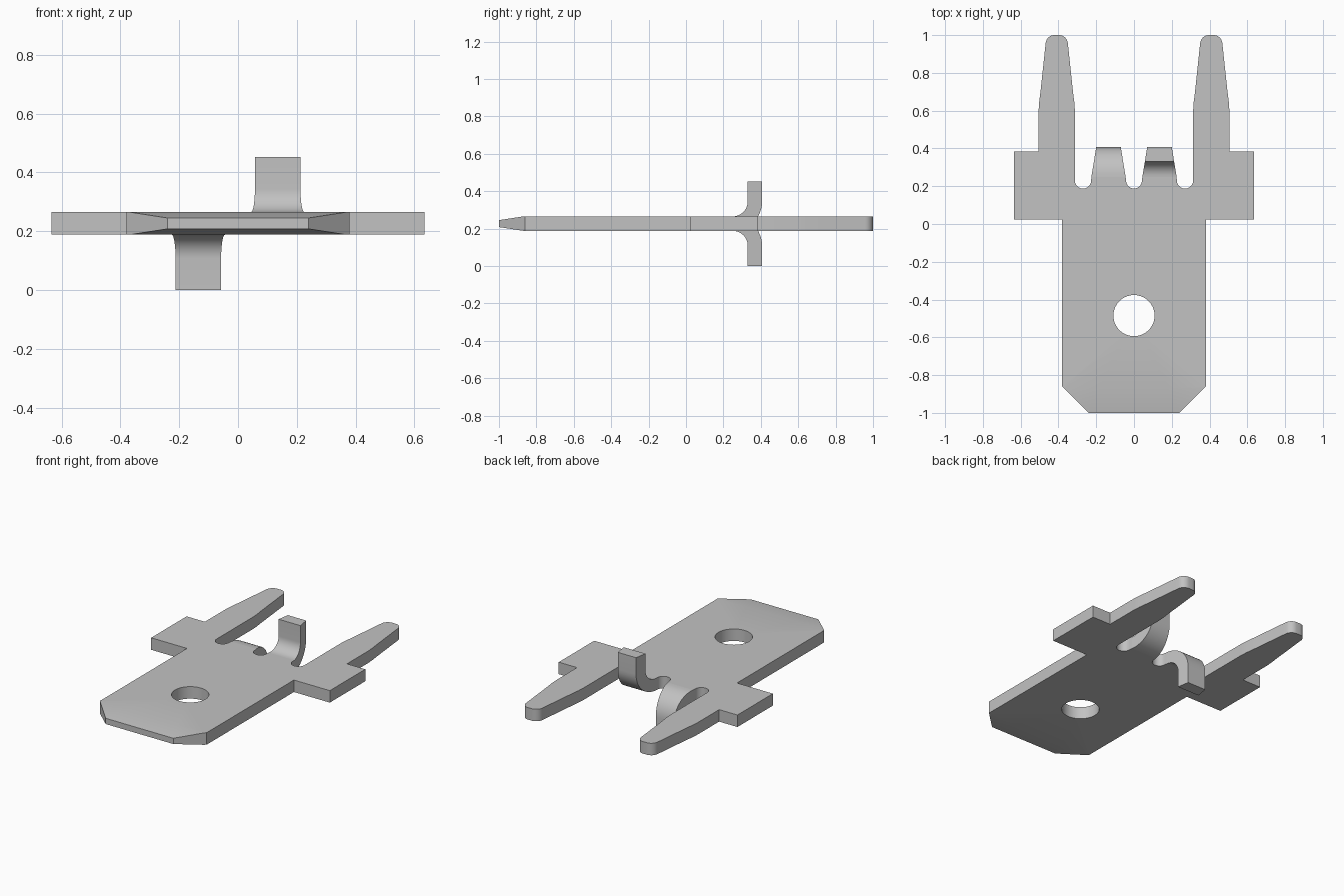
import bpy, bmesh, math
from mathutils import Vector

cube = bpy.data.objects.get("Cube")
if cube:
    bpy.data.objects.remove(cube, do_unlink=True)

ZC, HALF = 0.2265, 0.0385        # sheet mid height and half thickness
Y_BEND = 0.25                    # where the small tabs start to bend
Y_TAPER = -0.87                  # where the front edge starts to thin

metal = bpy.data.materials.new("Grey metal")
metal.use_nodes = True
colour = (0.54, 0.54, 0.54, 1)
metal.diffuse_color = colour
bsdf = next(n for n in metal.node_tree.nodes if n.type == 'BSDF_PRINCIPLED')
bsdf.inputs["Base Color"].default_value = colour


def arc(cx, cy, r, a0, a1, n):
    """Points on an arc, angles in degrees."""
    angles = [math.radians(a0 + (a1 - a0) * i / n) for i in range(n + 1)]
    return [(cx + r * math.cos(a), cy + r * math.sin(a)) for a in angles]


def finish(name, bm):
    bmesh.ops.recalc_face_normals(bm, faces=bm.faces)
    mesh = bpy.data.meshes.new(name)
    bm.to_mesh(mesh)
    bm.free()
    mesh.materials.append(metal)
    obj = bpy.data.objects.new(name, mesh)
    bpy.context.collection.objects.link(obj)
    bpy.ops.object.select_all(action='DESELECT')
    obj.select_set(True)
    bpy.context.view_layer.objects.active = obj
    bpy.ops.object.shade_smooth_by_angle(angle=math.radians(30))
    return obj


def tab_half_width(y):
    return 0.065 + (0.407 - y) * 0.1625


# Flat blade: half outline from the front edge round to the middle slot
TAB_X = 0.135
w = tab_half_width(Y_BEND)
half = [(0.24, -1), (0.38, -0.86), (0.38, 0.025), (0.635, 0.025),
        (0.635, 0.385), (0.505, 0.385), (0.505, 0.60), (0.502, 0.645), (0.495, 0.70)]
half += arc(0.421, 0.953, 0.047, 5, 90, 8)           # rounded prong tip
half += arc(0.397, 0.953, 0.047, 90, 175, 8)
half += [(0.323, 0.70), (0.316, 0.645), (0.313, 0.60)]
half += arc(0.27, 0.23, 0.043, 0, -180, 14)          # outer slot
half += [(TAB_X + w, Y_BEND), (TAB_X - w, Y_BEND)]   # tab root
half += arc(0, 0.23, 0.042, 0, -90, 7)               # half of the middle slot
outline = half + [(-x, y) for x, y in reversed(half[:-1])]
hole = arc(0, -0.485, 0.109, 0, 360, 40)[:-1]

bm = bmesh.new()
for loop in (outline, hole):
    vs = [bm.verts.new((x, y, ZC - HALF)) for x, y in loop]
    for a, b in zip(vs, vs[1:] + vs[:1]):
        bm.edges.new((a, b))
bmesh.ops.triangle_fill(bm, use_beauty=True, use_dissolve=False, edges=bm.edges[:])
bmesh.ops.bisect_plane(bm, geom=bm.verts[:] + bm.edges[:] + bm.faces[:],
                       plane_co=(0, Y_TAPER, 0), plane_no=(0, 1, 0))
ext = bmesh.ops.extrude_face_region(bm, geom=bm.faces[:])
top = [g for g in ext["geom"] if isinstance(g, bmesh.types.BMVert)]
bmesh.ops.translate(bm, verts=top, vec=Vector((0, 0, 2 * HALF)))

# Thin the front edge
for v in bm.verts:
    if v.co.y < -0.99:
        v.co.z = ZC + math.copysign(0.0185, v.co.z - ZC)

# Open the faces where the tabs join on
roots = [f for f in bm.faces
         if all(abs(v.co.y - Y_BEND) < 1e-4 for v in f.verts)]
bmesh.ops.delete(bm, geom=roots, context='FACES_ONLY')
finish("blade", bm)


# Bent tabs: a strip of cross-sections along a quarter bend and a straight end
def bent_tab(name, cx, up):
    r_in, r_out = 0.08, 0.157
    inner = arc(Y_BEND, HALF + r_in, r_in, -90, 0, 12) + [(Y_BEND + r_in, 0.2265)]
    outer = arc(Y_BEND, HALF + r_in, r_out, -90, 0, 12) + [(Y_BEND + r_out, 0.2265)]
    bm = bmesh.new()
    rings = []
    for (yi, zi), (yo, zo) in zip(inner, outer):
        ring = []
        for side, y, z in ((-1, yi, zi), (1, yi, zi), (1, yo, zo), (-1, yo, zo)):
            x = cx + side * tab_half_width(y)
            ring.append(bm.verts.new((x, y, ZC + up * z)))
        rings.append(ring)
    for a, b in zip(rings, rings[1:]):
        for i in range(4):
            j = (i + 1) % 4
            bm.faces.new((a[i], a[j], b[j], b[i]))
    bm.faces.new(rings[-1])
    finish(name, bm)


bent_tab("left_tab_up", TAB_X, 1)
bent_tab("right_tab_down", -TAB_X, -1)
